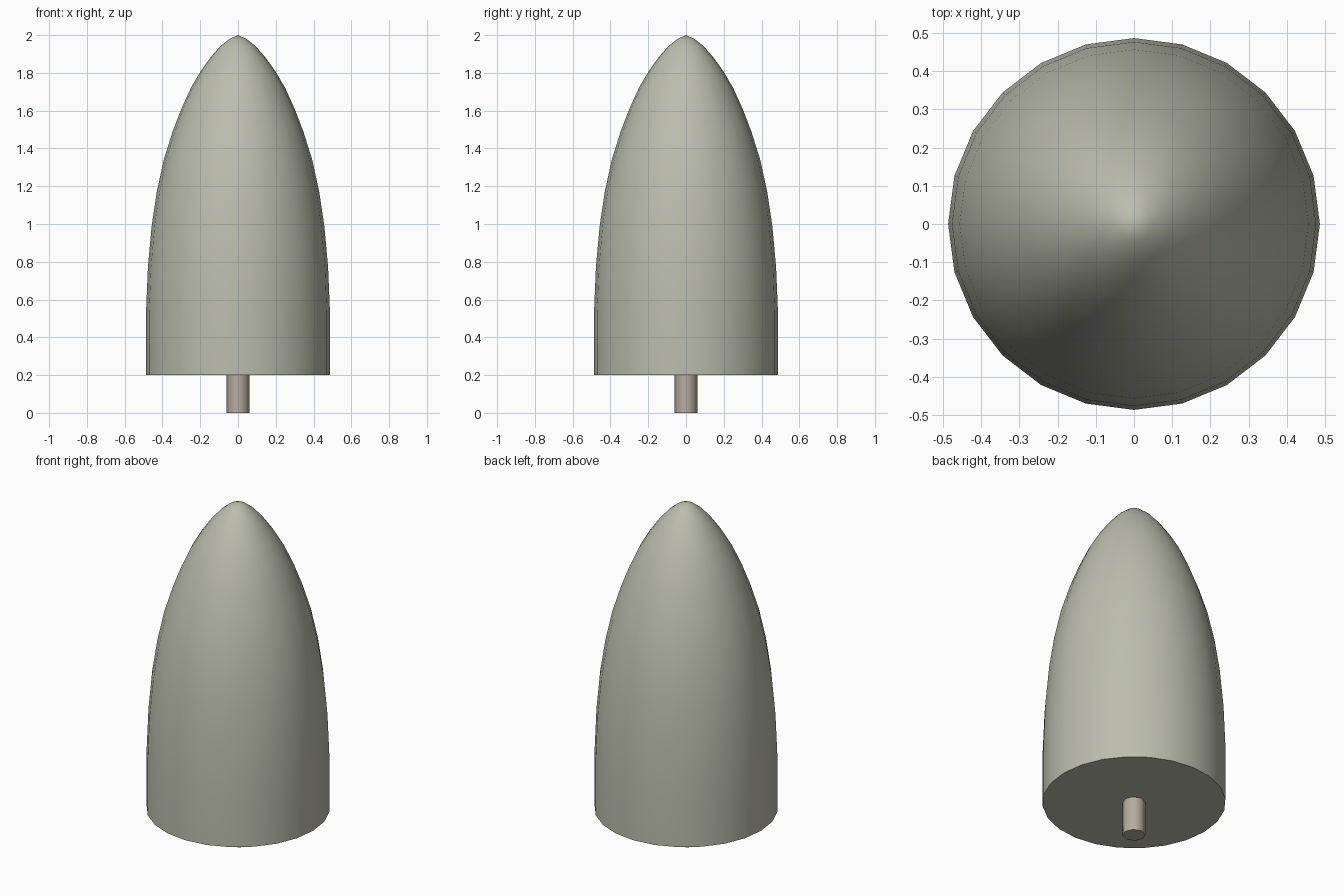
import bpy, bmesh, math

if "Cube" in bpy.data.objects:
    bpy.data.objects.remove(bpy.data.objects["Cube"])


def material(name, rgb):
    m = bpy.data.materials.new(name)
    m.diffuse_color = (*rgb, 1)
    m.use_nodes = True
    m.node_tree.nodes["Principled BSDF"].inputs["Base Color"].default_value = m.diffuse_color
    return m


def lathe(name, profile, sides, mat):
    """Revolve (radius, z) points around z; zero-radius ends close to a point."""
    bm = bmesh.new()
    verts = [bm.verts.new((r, 0, z)) for r, z in profile]
    edges = [bm.edges.new(pair) for pair in zip(verts, verts[1:])]
    bmesh.ops.spin(bm, geom=verts + edges, axis=(0, 0, 1), cent=(0, 0, 0),
                   angle=math.tau, steps=sides)
    bmesh.ops.remove_doubles(bm, verts=bm.verts, dist=1e-4)
    # cap open rims
    rims = [e for e in bm.edges if e.is_boundary]
    if rims:
        bmesh.ops.holes_fill(bm, edges=rims, sides=0)
    bmesh.ops.recalc_face_normals(bm, faces=bm.faces)
    me = bpy.data.meshes.new(name)
    bm.to_mesh(me)
    bm.free()
    ob = bpy.data.objects.new(name, me)
    bpy.context.collection.objects.link(ob)
    me.materials.append(mat)
    bpy.ops.object.select_all(action='DESELECT')
    ob.select_set(True)
    bpy.context.view_layer.objects.active = ob
    bpy.ops.object.shade_smooth_by_angle(angle=math.radians(50))
    return ob


# foliage: straight skirt rising into a rounded, pointed crown
crown = [(0.487, 0.2), (0.487, 0.53), (0.477, 0.77), (0.457, 0.99),
         (0.430, 1.17), (0.393, 1.34), (0.346, 1.49), (0.300, 1.61),
         (0.250, 1.72), (0.197, 1.81), (0.147, 1.88), (0.095, 1.94),
         (0.045, 1.98), (0, 2.0)]
lathe("foliage", crown, 24, material("foliage_green", (0.50, 0.51, 0.42)))

# trunk
lathe("trunk", [(0.061, 0), (0.061, 0.2)], 8,
      material("bark_brown", (0.47, 0.41, 0.35)))
